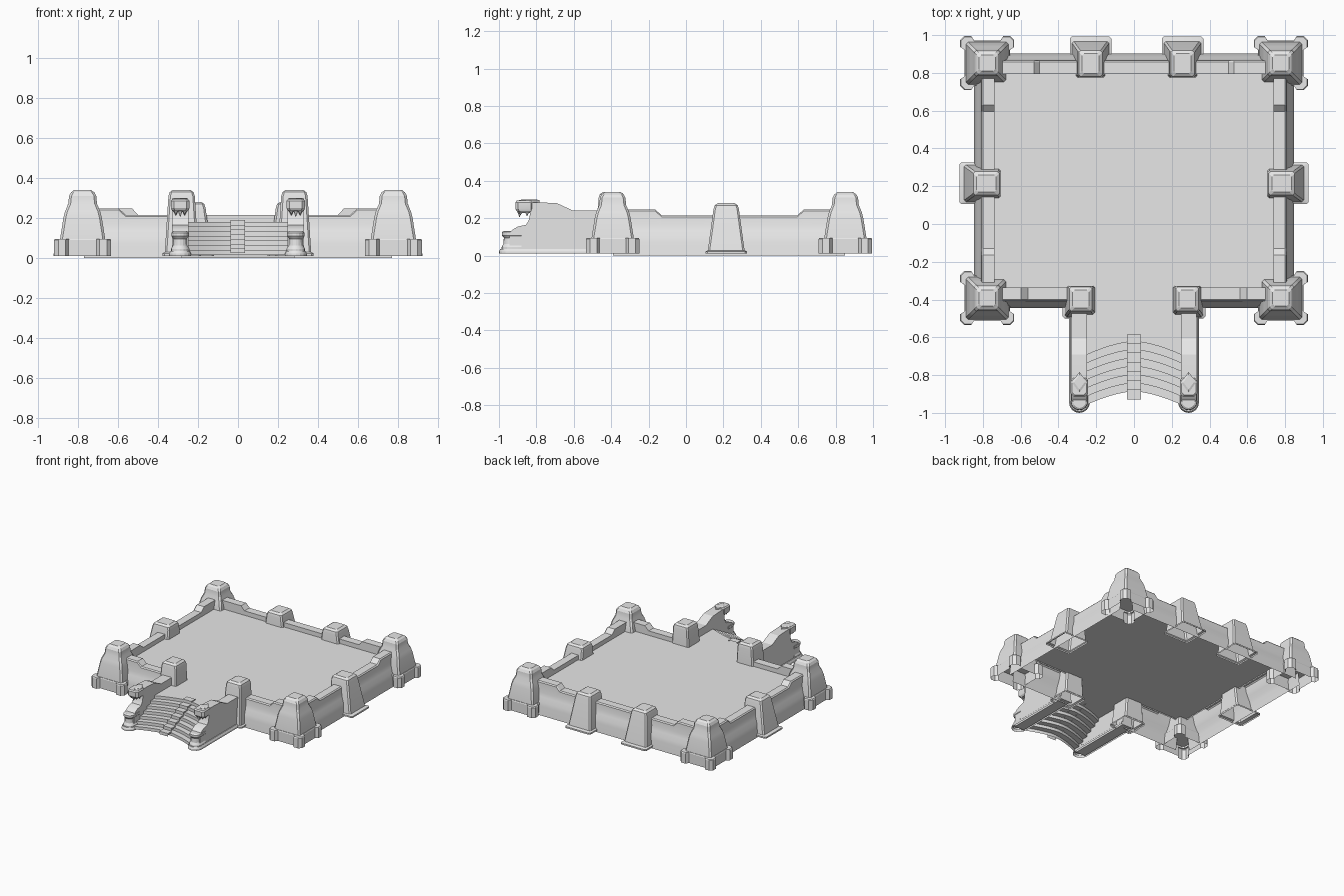
import bpy, math
from mathutils import Vector

if "Cube" in bpy.data.objects:
    bpy.data.objects.remove(bpy.data.objects["Cube"], do_unlink=True)

stone = bpy.data.materials.new("stone_grey")
stone.use_nodes = True
stone.diffuse_color = (0.8, 0.8, 0.8, 1)
stone.node_tree.nodes["Principled BSDF"].inputs["Base Color"].default_value = (0.8, 0.8, 0.8, 1)

FLOOR, WALL, RAISED = 0.18, 0.215, 0.247


def make(name, verts, faces, angle=20):
    me = bpy.data.meshes.new(name)
    me.from_pydata([tuple(v) for v in verts], [], faces)
    me.materials.append(stone)
    ob = bpy.data.objects.new(name, me)
    bpy.context.collection.objects.link(ob)
    bpy.ops.object.select_all(action='DESELECT')
    ob.select_set(True)
    bpy.context.view_layer.objects.active = ob
    bpy.ops.object.shade_smooth_by_angle(angle=math.radians(angle))
    return ob


def loft(name, rings, closed=True, cap_end=True, cap_start=False):
    """Skin a row of equal-length point rings."""
    n = len(rings[0])
    verts = [p for r in rings for p in r]
    faces = []
    for k in range(len(rings) - 1):
        for i in range(n if closed else n - 1):
            j = (i + 1) % n
            faces.append((k * n + i, k * n + j, (k + 1) * n + j, (k + 1) * n + i))
    if cap_end:
        faces.append(tuple(range((len(rings) - 1) * n, len(rings) * n)))
    if cap_start:
        faces.append(tuple(reversed(range(n))))
    return make(name, verts, faces)


def rect(x0, x1, y0, y1, z, c=0.012):
    """Rectangle with cut corners, counter-clockwise."""
    return [(x0 + c, y0, z), (x1 - c, y0, z), (x1, y0 + c, z), (x1, y1 - c, z),
            (x1 - c, y1, z), (x0 + c, y1, z), (x0, y1 - c, z), (x0, y0 + c, z)]


def square(cx, cy, h, z, c=0.012):
    return rect(cx - h, cx + h, cy - h, cy + h, z, c)


# Corner towers on lobed plinths
quarter = [(0.12, 0.07), (0.143, 0.085), (0.143, 0.122),
           (0.122, 0.143), (0.085, 0.143), (0.07, 0.12)]
tower_profile = [(0.114, 0.08), (0.112, 0.10), (0.096, 0.20), (0.088, 0.232), (0.072, 0.27),
                 (0.068, 0.31), (0.058, 0.328), (0.05, 0.333), (0.043, 0.34)]


def corner_tower(label, cx, cy):
    loft(label + "_tower", [square(cx, cy, h, z) for h, z in tower_profile])
    plan = []
    for k in range(4):
        a, b = round(math.cos(k * math.pi / 2)), round(math.sin(k * math.pi / 2))
        plan += [(x * a - y * b, x * b + y * a) for x, y in quarter]
    loft(label + "_tower_plinth", [[(cx + x * s, cy + y * s, z) for x, y in plan]
                                   for s, z in ((1, 0.01), (1, 0.088), (0.97, 0.095))])


for side, sx in (("left", 1), ("right", -1)):
    corner_tower("back_" + side, sx * 0.777, 0.852)
    corner_tower("front_" + side, sx * 0.777, -0.392)


# Buttresses: vertical towards the court, battered on the outside
def buttress(name, at, top, half=0.068, out=0.075, spread=0.03, foot=0.022):
    """at(s, d, z) places side offset s, outward offset d."""
    def ring(s, d0, d1, z, c=0.01):
        return [at(x, y, zz) for x, y, zz in rect(-s, s, d0, d1, z, c)]
    wide = half + spread
    loft(name, [
        ring(wide + 0.012, -out - 0.005, out + spread * 1.5 + foot, 0.01),
        ring(wide + 0.012, -out - 0.005, out + spread * 1.5 + foot, 0.022),
        ring(wide, -out, out + spread * 1.4, 0.028),
        ring(half, -out, out, top - 0.032),
        ring(half - 0.006, -out + 0.006, out - 0.006, top - 0.012),
        ring(half - 0.016, -out + 0.016, out - 0.016, top - 0.005),
        ring(half - 0.023, -out + 0.023, out - 0.023, top)])


for side, sx, bx in (("left", 1, 0.257), ("right", -1, -0.23)):
    buttress(side + "_buttress", lambda s, d, z, k=sx: (k * (0.782 + d), 0.215 + s, z), 0.28)
    buttress("back_" + side + "_buttress", lambda s, d, z, b=bx: (b + s, 0.85 + d, z), 0.28)
    buttress("front_" + side + "_gate_post", lambda s, d, z, k=sx: (k * 0.282 + s, -0.397 - d, z),
             0.34, half=0.066, out=0.07, spread=0.018, foot=0.005)


# Walls: a battered section swept along each side, higher beside the towers
def wall(name, at, stations):
    rings = []
    for s, top in stations:
        section = [(0, FLOOR - 0.01), (0, top), (0.062, top), (0.07, top - 0.008),
                   (0.074, 0.165), (0.082, 0.135), (0.095, 0.1), (0.1, 0.07), (0.108, 0.0)]
        rings.append([at(s, d, z) for d, z in section])
    loft(name, rings, closed=False, cap_end=False)


wall("back_wall", lambda s, d, z: (s, 0.795 + d, z),
     [(-0.77, RAISED), (-0.53, RAISED), (-0.50, WALL),
      (0.50, WALL), (0.53, RAISED), (0.77, RAISED)])
for side, sx in (("left", 1), ("right", -1)):
    wall(side + "_wall", lambda s, d, z, k=sx: (k * (0.738 + d), s, z),
         [(-0.39, RAISED), (-0.165, RAISED), (-0.13, WALL),
          (0.595, WALL), (0.63, RAISED), (0.85, RAISED)])
    wall("front_" + side + "_wall", lambda s, d, z, k=sx: (k * s, -0.337 - d, z),
         [(0.28, WALL), (0.562, WALL), (0.597, RAISED), (0.77, RAISED)])

# Court floor with the gate landing
make("court_floor", [(-0.74, -0.34, FLOOR), (-0.26, -0.34, FLOOR), (-0.26, -0.55, FLOOR),
                     (0.26, -0.55, FLOOR), (0.26, -0.34, FLOOR), (0.74, -0.34, FLOOR),
                     (0.74, 0.8, FLOOR), (-0.74, 0.8, FLOOR)], [tuple(range(8))])

# Curved stairs: stepped section bowed towards the sides
STEPS = 7
RISE = (FLOOR - 0.015) / STEPS


def stepped(y0, run, lift=0.0, start=None):
    pts = [(y0 + run if start is None else start, FLOOR + lift)]
    for k in range(STEPS):
        y = y0 - k * run
        pts += [(y, FLOOR + lift - k * RISE), (y, FLOOR + lift - (k + 1) * RISE)]
    return pts


rows = []
for i in range(13):
    x = -0.26 + 0.52 * i / 12
    bow = 0.075 * (abs(x) / 0.26) ** 1.6
    pts = stepped(-0.622 - bow, 0.044)
    pts[0] = (-0.55, FLOOR)
    rows.append([(x, y, z) for y, z in pts])
loft("curved_stairs", rows, closed=False, cap_end=False)

# Straight centre strip on the stairs
strip = stepped(-0.634, 0.049, 0.008)
loft("stair_centre_strip", [[(x, y, z + dz) for y, z in strip]
                            for x, dz in ((-0.038, -0.012), (-0.038, 0), (0.036, 0), (0.036, -0.012))],
     closed=False, cap_end=False)

# Stair side walls with scrolled ends and carved heads
side_profile = [(-0.42, 0.01), (-0.42, 0.24), (-0.605, 0.24), (-0.65, 0.262), (-0.69, 0.28),
                (-0.785, 0.285), (-0.83, 0.285), (-0.835, 0.215), (-0.842, 0.185),
                (-0.855, 0.165), (-0.90, 0.155), (-0.925, 0.14), (-0.945, 0.12), (-0.945, 0.01)]


def round_end(cx, r, y_back, y_mid, z):
    arc = [(cx + r * math.cos(a), y_mid + r * math.sin(a), z)
           for a in (math.pi + math.pi * k / 8 for k in range(9))]
    return arc + [(cx + r, y_back, z), (cx - r, y_back, z)]


for side, sx in (("left", 1), ("right", -1)):
    cx = sx * 0.289
    loft(side + "_stair_wall", [[(cx + sx * w, y, z) for y, z in side_profile]
                                for w in (-0.041, 0.041)], cap_start=True)
    # Footing, newel and ledge with rounded fronts
    loft(side + "_stair_footing", [round_end(cx, r, -0.42, -0.945, z) for r, z in
                                   ((0.055, 0.01), (0.055, 0.022), (0.048, 0.035))])
    loft(side + "_newel", [round_end(cx, r, -0.88, -0.94, z) for r, z in
                           ((0.046, 0.02), (0.046, 0.045), (0.036, 0.062), (0.034, 0.095),
                            (0.044, 0.108), (0.044, 0.125), (0.034, 0.132))])
    # Head block, tapering to a fringe of points beneath
    loft(side + "_head", [rect(cx - w, cx + w, y0, -0.815, z, 0.014) for w, y0, z in
                          ((0.032, -0.89, 0.228), (0.042, -0.905, 0.238), (0.046, -0.912, 0.25),
                           (0.046, -0.912, 0.285), (0.038, -0.905, 0.294))], cap_start=True)
    for i, (dx, y, tip) in enumerate(((-0.022, -0.885, 0.215), (0, -0.89, 0.203), (0.022, -0.885, 0.215),
                                      (-0.022, -0.85, 0.21), (0.022, -0.85, 0.21))):
        ring = square(cx + dx, y, 0.012, 0.235, 0.004)
        make(side + "_head_point_%d" % (i + 1), ring + [(cx + dx, y, tip)],
             [(k, 8, (k + 1) % 8) for k in range(8)])
    # Diamond boss on top
    loft(side + "_diamond", [[(cx + a * s, -0.838 + b * s, z) for a, b in
                              ((0.04, 0), (0, 0.055), (-0.04, 0), (0, -0.055))]
                             for s, z in ((1, 0.284), (1, 0.296), (0.7, 0.3))])
